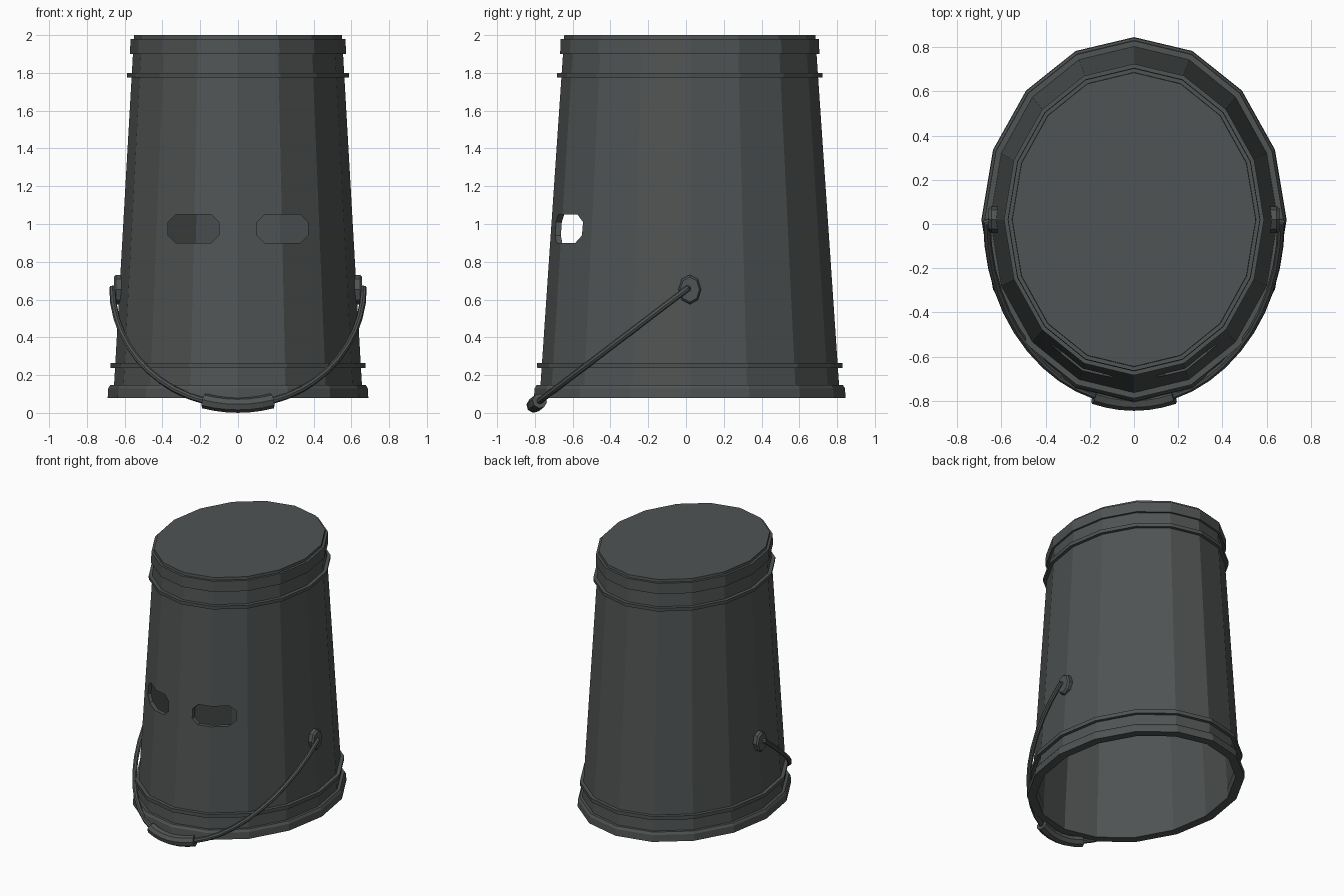
import bpy, bmesh, math
from mathutils import Vector

if "Cube" in bpy.data.objects:
    bpy.data.objects.remove(bpy.data.objects["Cube"])

SIDES, CY = 16, 0.02
metal = bpy.data.materials.new("dark_metal")
metal.diffuse_color = (0.08, 0.087, 0.087, 1)
metal.use_nodes = True
metal.node_tree.nodes["Principled BSDF"].inputs["Base Color"].default_value = metal.diffuse_color


def finish(name, bm):
    bmesh.ops.recalc_face_normals(bm, faces=bm.faces[:])
    me = bpy.data.meshes.new(name)
    bm.to_mesh(me)
    bm.free()
    ob = bpy.data.objects.new(name, me)
    bpy.context.collection.objects.link(ob)
    me.materials.append(metal)
    return ob


def loft(bm, rings, closed):
    """Skin rings of vertices; join last to first, or cap both ends."""
    n = len(rings[0])
    for a, b in zip(rings, rings[1:] + (rings[:1] if closed else [])):
        for i in range(n):
            j = (i + 1) % n
            bm.faces.new((a[i], a[j], b[j], b[i]))
    if not closed:
        bm.faces.new(rings[0])
        bm.faces.new(rings[-1])


def band(name, profile, closed=True):
    """Oval lathe; profile = (offset from tapered wall, z)."""
    bm = bmesh.new()
    rings = []
    for off, z in profile:
        rx = 0.66 - 0.057 * (z - 0.08) + off
        ry = 0.795 - 0.068 * (z - 0.08) + off
        rings.append([bm.verts.new((rx * math.sin(math.tau * i / SIDES),
                                    CY + ry * math.cos(math.tau * i / SIDES), z))
                      for i in range(SIDES)])
    loft(bm, rings, closed)
    return finish(name, bm)


def tube(name, pts, r, n=8):
    bm = bmesh.new()
    side = Vector((0, -0.61, 0.815)).normalized()   # normal of the handle plane
    rings = []
    for k, p in enumerate(pts):
        t = (pts[min(k + 1, len(pts) - 1)] - pts[max(k - 1, 0)]).normalized()
        u = t.cross(side).normalized()
        rings.append([bm.verts.new(p + r * (u * math.cos(math.tau * i / n)
                                            + side * math.sin(math.tau * i / n)))
                      for i in range(n)])
    loft(bm, rings, False)
    return finish(name, bm)


# Hollow tapered bucket wall, closed at the top and open below
T = 0.03
body = band("bucket_body", [(-T, 1.97), (-T, 0.08), (0, 0.08), (0, 2.0)], closed=False)

# Eye openings with chamfered corners
for s in (-1, 1):
    bm = bmesh.new()
    w, h, c = 0.135, 0.075, 0.04
    outline = [(w, h - c), (w - c, h), (c - w, h), (-w, h - c),
               (-w, c - h), (c - w, -h), (w - c, -h), (w, c - h)]
    loft(bm, [[bm.verts.new((s * 0.235 + x, y, 0.975 + z)) for x, z in outline]
              for y in (-1.0, -0.3)], False)
    cutter = finish("eye_cutter", bm)
    cutter.hide_render = True
    mod = body.modifiers.new("eye_opening", 'BOOLEAN')
    mod.operation, mod.solver, mod.object = 'DIFFERENCE', 'EXACT', cutter
    bpy.context.view_layer.objects.active = body
    bpy.ops.object.modifier_apply(modifier=mod.name)
    bpy.data.objects.remove(cutter)

# Rims and raised hoops
for name, o, z0, z1 in (("top_rim", 0.018, 1.9, 1.98), ("upper_hoop", 0.026, 1.775, 1.8),
                        ("lower_hoop", 0.026, 0.237, 0.265)):
    band(name, [(-0.01, z0), (o - 0.003, z0), (o, z1), (-0.01, z1)])
band("bottom_rim", [(-0.033, 0.08), (0.03, 0.08), (0.03, 0.13), (0.02, 0.148), (-0.033, 0.148)])

# Handle pivots on both sides
for s, name in ((-1, "left_pivot"), (1, "right_pivot")):
    bm = bmesh.new()
    loft(bm, [[bm.verts.new((s * x, 0.02 + 0.06 * k * math.sin(math.tau * i / 8),
                             0.653 + 0.078 * k * math.cos(math.tau * i / 8)))
               for i in range(8)] for x, k in ((0.61, 1), (0.645, 1), (0.657, 0.85))], False)
    finish(name, bm)


# Swung-down wire handle and its grip
def arc(a):
    c = math.cos(a)
    return Vector((0.665 * math.sin(a), 0.01 - 0.815 * c, 0.66 - 0.62 * c))


path = [arc(math.radians(-90 + 7.5 * i)) for i in range(25)]
end = Vector((0.625, 0.018, 0.665))
tube("handle_wire", [Vector((-end.x, end.y, end.z))] + path + [end], 0.017)
tube("handle_grip", [arc(math.asin(0.18 / 0.665) * k / 3) for k in range(-3, 4)], 0.04)
